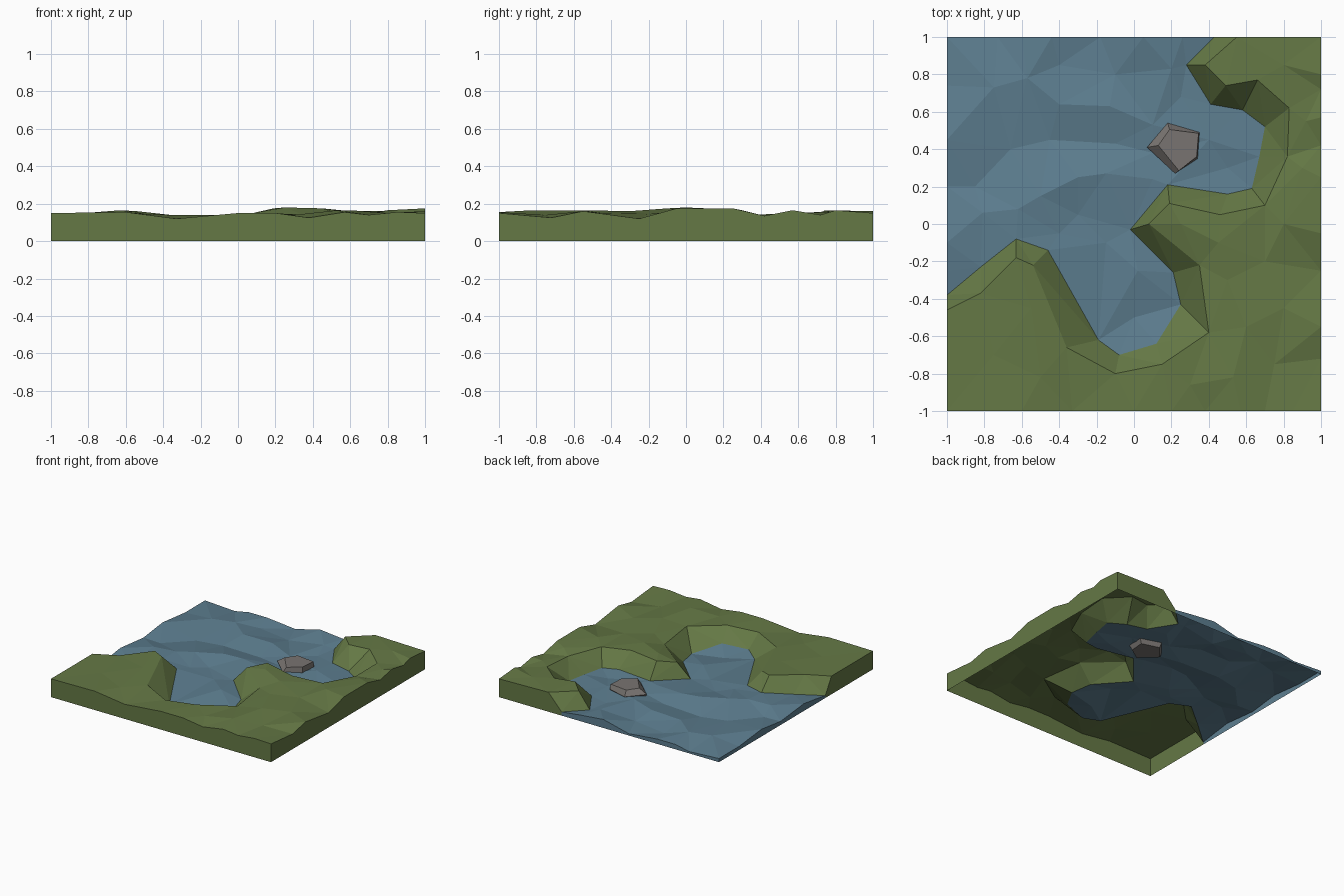
import bpy, bmesh
from mathutils import Vector
from mathutils.geometry import delaunay_2d_cdt

if "Cube" in bpy.data.objects:
    bpy.data.objects.remove(bpy.data.objects["Cube"])


def material(name, rgb):
    m = bpy.data.materials.new(name)
    m.diffuse_color = (*rgb, 1)
    m.use_nodes = True
    m.node_tree.nodes["Principled BSDF"].inputs["Base Color"].default_value = m.diffuse_color
    return m


def add_object(name, bm, mat):
    me = bpy.data.meshes.new(name)
    bm.to_mesh(me)
    bm.free()
    me.materials.append(mat)
    ob = bpy.data.objects.new(name, me)
    bpy.context.collection.objects.link(ob)
    return ob


def terrain(name, outline, creases, spots, mat):
    """Triangulated low-poly surface with a skirt down to z = 0 on the tile border."""
    pts, edges = list(outline), []
    n = len(outline)
    edges += [(i, (i + 1) % n) for i in range(n)]
    for line in creases:
        k = len(pts)
        pts += line
        edges += [(k + i, k + i + 1) for i in range(len(line) - 1)]
    pts += spots
    co, _, faces, orig, _, _ = delaunay_2d_cdt(
        [Vector(p[:2]) for p in pts], edges, [], 1, 1e-5)
    bm = bmesh.new()
    vs = [bm.verts.new((c.x, c.y, pts[o[0]][2] if o else 0.1)) for c, o in zip(co, orig)]
    for f in faces:
        bm.faces.new([vs[i] for i in f])

    def on_border(e):
        a, b = (v.co for v in e.verts)
        return any(abs(abs(a[k]) - 1) < 1e-4 and abs(a[k] - b[k]) < 1e-4 for k in (0, 1))

    rim = [e for e in bm.edges if e.is_boundary and on_border(e)]
    new = bmesh.ops.extrude_edge_only(bm, edges=rim)["geom"]
    for v in new:
        if isinstance(v, bmesh.types.BMVert):
            v.co.z = 0
    loose = [v for v in bm.verts if not v.link_faces]
    bmesh.ops.delete(bm, geom=loose, context='VERTS')
    bmesh.ops.recalc_face_normals(bm, faces=bm.faces)
    if sum(f.normal.z for f in bm.faces) < 0:
        bmesh.ops.reverse_faces(bm, faces=bm.faces)
    return add_object(name, bm, mat)


grass = material("grass", (0.13, 0.19, 0.06))
blue = material("water_blue", (0.11, 0.21, 0.28))
stone = material("stone", (0.19, 0.175, 0.165))

# Shoreline where bank and water meet
shore = [(-1, -.38, .02), (-.82, -.23, .04), (-.63, -.08, .06), (-.46, -.14, .05),
         (-.19, -.62, .01), (-.08, -.7, .03), (.12, -.64, .05), (.25, -.43, .01),
         (.21, -.26, .02), (-.02, -.03, .03), (.18, .21, .05), (.5, .16, .04),
         (.63, .19, .03), (.67, .36, .03), (.7, .52, .03), (.58, .61, .02),
         (.41, .64, .03), (.28, .85, .03), (.43, 1, .03)]
# Top edge of the bank
rim = [(-1, -.46, .15), (-.82, -.37, .15), (-.63, -.18, .165), (-.54, -.22, .16),
       (-.36, -.66, .14), (-.1, -.8, .14), (.15, -.75, .15), (.4, -.58, .14),
       (.35, -.22, .14), (.08, 0, .15), (.19, .11, .175), (.46, .05, .165),
       (.7, .1, .15), (.82, .36, .14), (.83, .62, .15), (.66, .77, .16),
       (.49, .74, .165), (.38, .85, .16), (.55, 1, .16)]
# Land border, clockwise from the back edge round to the left edge
right_edge = [(1, 1, .15), (1, .8, .165), (1, .72, .14), (1, .57, .165), (1, .42, .135),
              (1, .25, .175), (1, -.05, .175), (1, -.25, .12), (1, -.55, .16),
              (1, -.72, .125), (1, -1, .15)]
front_edge = [(.85, -1, .155), (.7, -1, .14), (.57, -1, .155), (.38, -1, .125),
              (.2, -1, .15), (0, -1, .15), (-.33, -1, .12), (-.6, -1, .155),
              (-1, -1, .15)]
hills = [(-.75, -.7, .15), (-.55, -.45, .155), (-.5, -.82, .145), (.3, -.86, .14),
         (.53, -.82, .165), (.75, -.75, .14), (.6, -.55, .165), (.8, -.45, .15),
         (.5, -.3, .16), (.7, -.2, .145), (.45, -.1, .175), (.8, 0, .165),
         (.25, 0, .18), (.9, .3, .165), (.92, .55, .15), (.8, .85, .16)]
terrain("grassy_land", shore + [rim[-1]] + right_edge + front_edge + [rim[0]],
        [rim], hills, grass)

# Water with rolling wave crests and troughs
back_edge = [(.26, 1, .05), (.05, 1, .07), (-.18, 1, .015), (-.44, 1, .04),
             (-.6, 1, .04), (-.73, 1, .015), (-1, 1, .03)]
left_edge = [(-1, .74, .03), (-1, .45, .06), (-1, .2, .03), (-1, -.1, .06), (-1, -.25, .04)]
crest = [(-.81, .06, .06), (-.62, .08, .065), (-.5, .15, .065), (-.3, .25, .065),
         (-.15, .27, .06), (.1, .24, .05)]
trough = [(-.85, .2, .025), (-.66, .4, .02), (-.45, .45, .015), (-.1, .43, .02), (.1, .38, .03)]
far_crest = [(-.75, .73, .05), (-.57, .78, .05), (-.4, .64, .05), (-.13, .63, .055),
             (.1, .53, .045)]
ripples = [(0, -.5, .015), (.02, -.25, .05), (-.15, -.1, .03), (-.3, .05, .03),
           (-.4, -.05, .04), (-.1, .8, .02), (.2, .83, .05), (.4, .45, .04),
           (.5, .3, .02), (-.4, .85, .02), (.25, .68, .03)]
terrain("water", shore + back_edge + left_edge, [crest, trough, far_crest], ripples, blue)

# Five-sided rock in the bay
outer = [(.07, .41), (.22, .27), (.34, .35), (.35, .49), (.18, .54)]
top = [(.13, .42), (.24, .285), (.335, .36), (.345, .485), (.19, .505)]
base = [(.21 + (x - .21) * .85, .41 + (y - .41) * .85) for x, y in outer]
bm = bmesh.new()
rings = [[bm.verts.new((x, y, z)) for x, y in ring]
         for ring, z in ((base, .005), (outer, .045), (top, .085))]
for lo, hi in zip(rings, rings[1:]):
    for i in range(5):
        j = (i + 1) % 5
        bm.faces.new((lo[i], lo[j], hi[j], hi[i]))
bm.faces.new(rings[-1])
bm.faces.new(rings[0][::-1])
add_object("rock", bm, stone)
